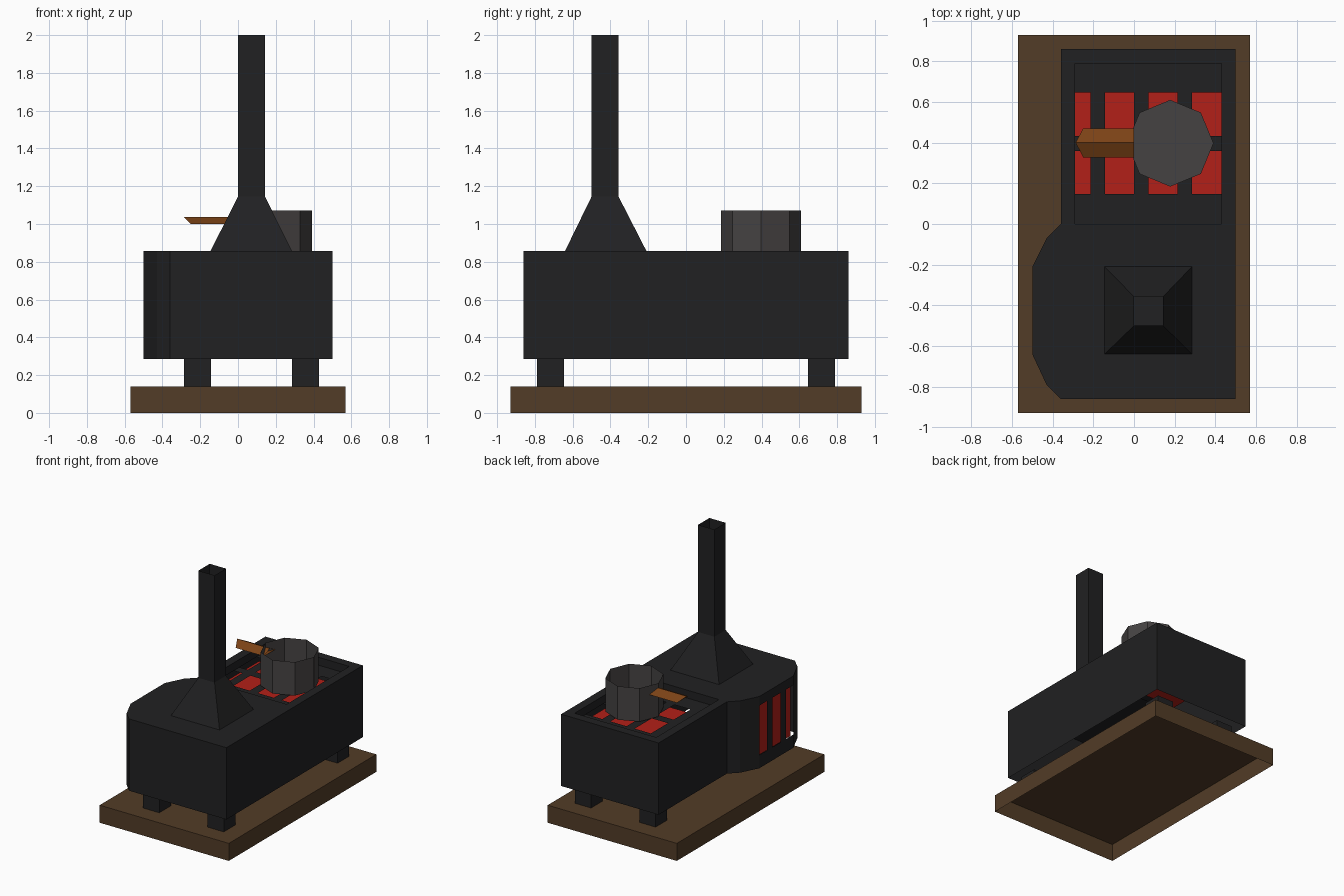
import bpy, math

if "Cube" in bpy.data.objects:
    bpy.data.objects.remove(bpy.data.objects["Cube"])


def material(name, rgb):
    m = bpy.data.materials.new(name)
    m.diffuse_color = (*rgb, 1)
    m.use_nodes = True
    m.node_tree.nodes["Principled BSDF"].inputs["Base Color"].default_value = m.diffuse_color
    return m


IRON = material("iron", (0.015, 0.015, 0.016))
POT = material("pot_metal", (0.06, 0.055, 0.055))
WOOD = material("wood", (0.085, 0.045, 0.02))
HANDLE = material("handle_wood", (0.2, 0.055, 0.008))
EMBER = material("ember", (0.45, 0.014, 0.009))


def make(name, polys, mat):
    """Build a mesh from a list of polygons, sharing equal corners."""
    index, faces = {}, []
    for poly in polys:
        faces.append([index.setdefault(tuple(round(c, 4) for c in p), len(index)) for p in poly])
    me = bpy.data.meshes.new(name)
    me.from_pydata(list(index), [], faces)
    me.materials.append(mat)
    ob = bpy.data.objects.new(name, me)
    bpy.context.collection.objects.link(ob)
    return ob


def flat(x0, x1, y0, y1, z):
    return [(x0, y0, z), (x1, y0, z), (x1, y1, z), (x0, y1, z)]


def upright(x, y0, y1, z0, z1):
    return [(x, y1, z0), (x, y0, z0), (x, y0, z1), (x, y1, z1)]


def walls(lower, upper):
    """Quads joining two counter-clockwise rings."""
    n = len(lower)
    return [[lower[i], lower[(i + 1) % n], upper[(i + 1) % n], upper[i]] for i in range(n)]


# Wooden plinth, open underneath
X, Y = 0.57, 0.93
top = flat(-X, X, -Y, Y, 0.14)
make("plinth", walls(flat(-X, X, -Y, Y, 0), top) + [top], WOOD)

# Four short legs
for side, x in (("left", -0.285), ("right", 0.285)):
    for end, y in (("front", -0.79), ("back", 0.645)):
        lo, hi = (flat(x, x + 0.143, y, y + 0.145, z) for z in (0.14, 0.29))
        make(f"{end}_{side}_leg", walls(lo, hi) + [hi], IRON)

# Stove body: bulged outline, open underneath
B0, B1 = 0.285, 0.858
bulge = [(-0.36, 0), (-0.43, -0.07), (-0.5, -0.21), (-0.5, -0.64), (-0.43, -0.79), (-0.36, -0.86)]
outline = [(0.5, -0.86), (0.5, 0.86), (-0.36, 0.86)] + bulge
sides = walls([(*p, B0) for p in outline], [(*p, B1) for p in outline])
del sides[5]  # window side

# Window side: sills and two upright bars between three slots
W0, W1 = 0.39, 0.785
sides += [upright(-0.5, -0.64, -0.21, B0, W0), upright(-0.5, -0.64, -0.21, W1, B1)]
sides += [upright(-0.5, y, y + 0.07, W0, W1) for y in (-0.545, -0.375)]

# Front lid and rim around the cooking recess
G = 0.795
sides += [[(*p, B1) for p in bulge] + [(0.5, -0.86, B1), (0.5, 0, B1)],
          flat(-0.36, -0.29, 0, 0.79, B1), flat(0.43, 0.5, 0, 0.79, B1),
          flat(-0.36, 0.5, 0.79, 0.86, B1)]
sides += walls(flat(-0.29, 0.43, 0, 0.79, B1), flat(-0.29, 0.43, 0, 0.79, G))
make("stove_body", sides, IRON)

# Grate: end plates, middle strip and cross bars
grate = [flat(-0.29, 0.43, a, b, G) for a, b in ((0, 0.147), (0.36, 0.432), (0.647, 0.79))]
grate += [flat(x, x + 0.072, a, b, G) for x in (-0.215, 0, 0.214)
          for a, b in ((0.147, 0.36), (0.432, 0.647))]
make("grate", grate, IRON)

# Glowing embers under the grate and behind the window
make("ember_bed", [flat(-0.29, 0.43, 0.12, 0.68, G - 0.045)], EMBER)
make("window_glow", [upright(-0.46, -0.66, -0.19, W0 - 0.03, W1 + 0.03)], EMBER)

# Chimney: tapered hood and square pipe
rings = [flat(-0.145, 0.285, -0.64, -0.21, B1)]
rings += [flat(0, 0.143, -0.5, -0.357, z) for z in (1.145, 2.0)]
make("chimney", walls(rings[0], rings[1]) + walls(rings[1], rings[2]), IRON)

# Open octagonal pot
def octagon(z):
    return [(0.178 + 0.213 * math.cos(i * math.pi / 4), 0.397 + 0.213 * math.sin(i * math.pi / 4), z)
            for i in range(8)]


make("pot", walls(octagon(0.805), octagon(1.072)) + [octagon(0.805)], POT)

# Ridged handle with a pointed end
a, b, c = (-0.25, 0.328, 1.0), (-0.287, 0.4, 1.036), (-0.25, 0.47, 1.0)
d, e, f = ((0.0, p[1], p[2]) for p in (a, b, c))
make("pot_handle", [[a, d, e, b], [b, e, f, c], [a, c, f, d], [a, b, c]], HANDLE)
